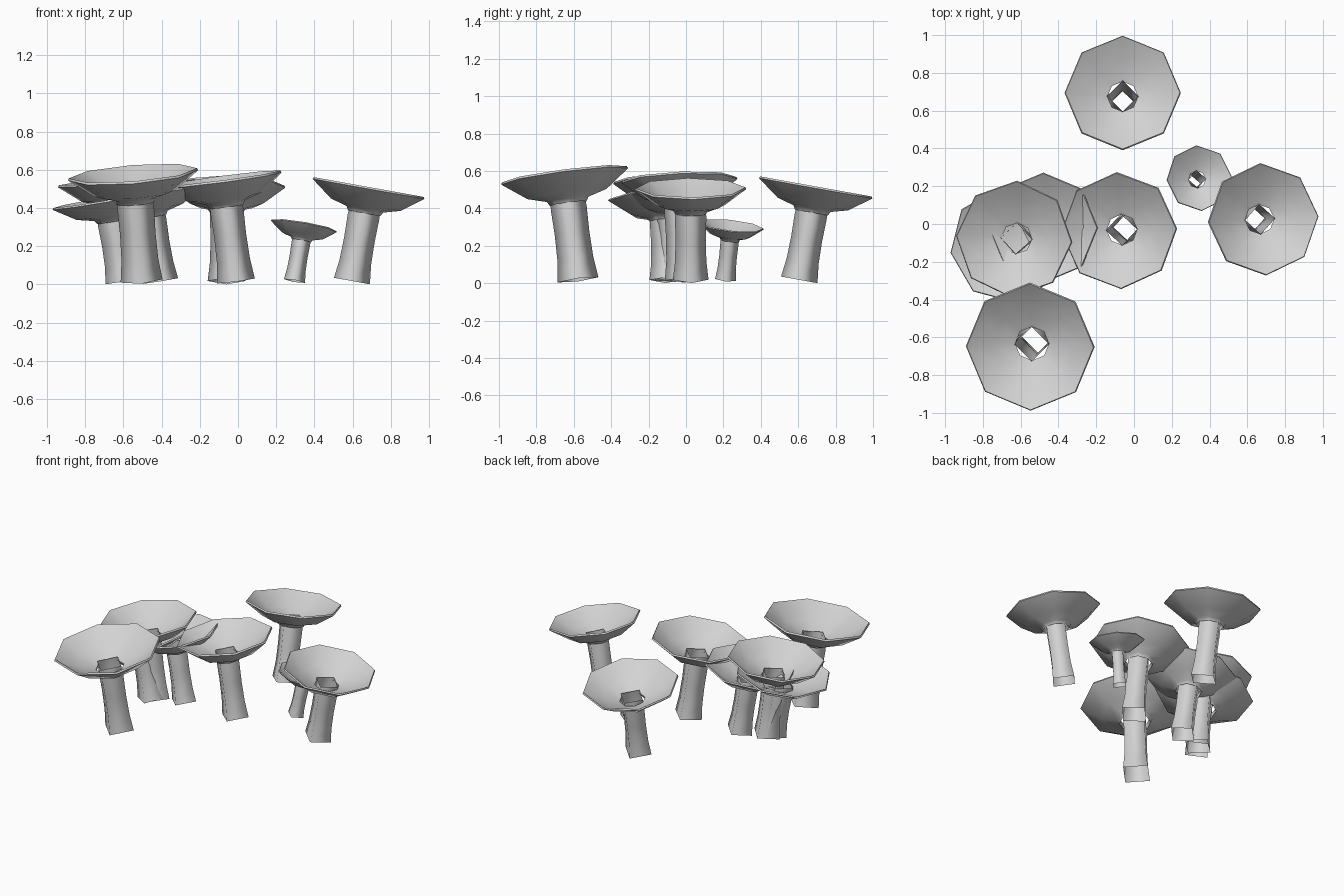
import bpy, bmesh, math
from mathutils import Vector, Matrix

if "Cube" in bpy.data.objects:
    bpy.data.objects.remove(bpy.data.objects["Cube"])

mat = bpy.data.materials.new("pale_grey")
mat.diffuse_color = (0.65, 0.65, 0.65, 1)
mat.use_nodes = True
mat.node_tree.nodes["Principled BSDF"].inputs["Base Color"].default_value = mat.diffuse_color

# profiles (radius, height) for a mushroom of rim radius 0.305 and height 0.5
STEM = [(0.098, 0.0), (0.086, 0.10), (0.083, 0.22), (0.086, 0.34), (0.082, 0.405)]
CAP = [(0.080, 0.385), (0.088, 0.362), (0.100, 0.383), (0.190, 0.408),
       (0.305, 0.492), (0.300, 0.502), (0.185, 0.424), (0.095, 0.393), (0.080, 0.385)]


def lathe(name, profile, sides, rs, hs, matrix, turn, angle):
    """Spin a profile into an open shell and place it."""
    bm = bmesh.new()
    rings = []
    for r, z in profile:
        rings.append([bm.verts.new((r * rs * math.cos(turn + math.tau * i / sides),
                                    r * rs * math.sin(turn + math.tau * i / sides),
                                    z * hs)) for i in range(sides)])
    for a, b in zip(rings, rings[1:]):
        for i in range(sides):
            j = (i + 1) % sides
            bm.faces.new((a[i], a[j], b[j], b[i]))
    bmesh.ops.remove_doubles(bm, verts=bm.verts, dist=1e-5)
    bm.transform(matrix)
    me = bpy.data.meshes.new(name)
    bm.to_mesh(me)
    bm.free()
    me.materials.append(mat)
    ob = bpy.data.objects.new(name, me)
    bpy.context.collection.objects.link(ob)
    bpy.context.view_layer.objects.active = ob
    ob.select_set(True)
    bpy.ops.object.shade_smooth_by_angle(angle=math.radians(angle))
    ob.select_set(False)


# name, rim centre x, y, z, rim radius, rim slope in x, in y, turn in degrees
MUSHROOMS = [
    ("back", -0.06, 0.695, 0.515, 0.308, 0.0, -0.18, 0),
    ("small", 0.345, 0.243, 0.308, 0.175, -0.17, -0.11, 4),
    ("right", 0.685, 0.025, 0.508, 0.298, -0.18, 0.0, 3),
    ("centre", -0.08, -0.035, 0.555, 0.31, 0.13, 0.04, 2),
    ("front", -0.55, -0.65, 0.58, 0.342, 0.08, 0.13, 0),
    ("left_low", -0.67, -0.11, 0.45, 0.31, 0.17, 0.03, 8),
    ("left_inner", -0.48, -0.02, 0.48, 0.292, 0.16, 0.02, 0),
    ("left_tall", -0.635, -0.08, 0.55, 0.31, 0.11, 0.03, -3),
]

for name, x, y, z, radius, sx, sy, turn in MUSHROOMS:
    n = Vector((-sx, -sy, 1)).normalized()
    height = (z - 0.018) / n.z
    base = Vector((x, y, z)) - n * height
    m = Matrix.Translation(base) @ Vector((0, 0, 1)).rotation_difference(n).to_matrix().to_4x4()
    rs, hs, t = radius / 0.305, height / 0.5, math.radians(turn)
    lathe(name + "_stem", STEM, 4, rs, hs, m, t, 95)   # open four-sided tube
    lathe(name + "_cap", CAP, 8, rs, hs, m, t, 50)     # eight-sided funnel cap
